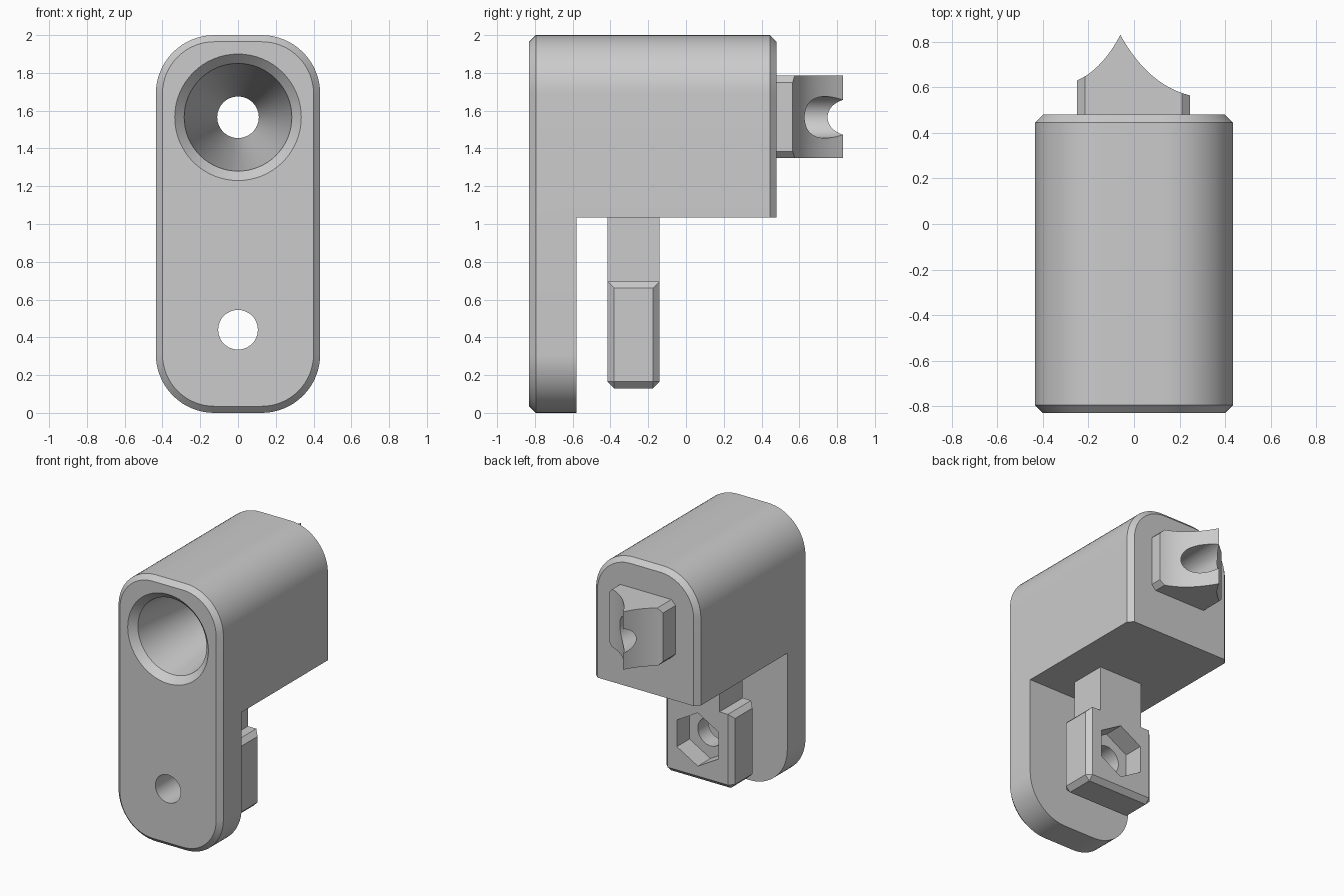
import bpy, bmesh, math
from mathutils import Vector

old = bpy.data.objects.get("Cube")
if old:
    bpy.data.objects.remove(old, do_unlink=True)

grey = bpy.data.materials.new("plain grey")
grey.use_nodes = True
colour = (0.6, 0.6, 0.6, 1)
grey.diffuse_color = colour
grey.node_tree.nodes["Principled BSDF"].inputs["Base Color"].default_value = colour

CH = 0.035            # chamfer width
HOLE_Z = 1.565        # axis of the large tapered bore
BOLT_Z = 0.44         # axis of the small bolt hole


def finish(name, bm):
    bmesh.ops.recalc_face_normals(bm, faces=bm.faces)
    mesh = bpy.data.meshes.new(name)
    bm.to_mesh(mesh)
    bm.free()
    mesh.materials.append(grey)
    obj = bpy.data.objects.new(name, mesh)
    bpy.context.collection.objects.link(obj)
    return obj


def loft(name, rings):
    """Bridge matching rings of points and cap both ends."""
    bm = bmesh.new()
    loops = [[bm.verts.new(p) for p in ring] for ring in rings]
    n = len(loops[0])
    for a, b in zip(loops, loops[1:]):
        for i in range(n):
            j = (i + 1) % n
            bm.faces.new((a[i], a[j], b[j], b[i]))
    bm.faces.new(loops[0])
    bm.faces.new(loops[-1])
    return finish(name, bm)


def hull(name, points):
    bm = bmesh.new()
    for p in points:
        bm.verts.new(p)
    bmesh.ops.convex_hull(bm, input=bm.verts)
    bmesh.ops.dissolve_limit(bm, angle_limit=0.01, verts=bm.verts, edges=bm.edges)
    return finish(name, bm)


def box(xs, ys, zs):
    return [(x, y, z) for x in xs for y in ys for z in zs]


def combine(obj, other, operation, keep=False):
    mod = obj.modifiers.new(operation.title(), "BOOLEAN")
    mod.operation = operation
    mod.solver = "EXACT"
    mod.object = other
    bpy.context.view_layer.objects.active = obj
    bpy.ops.object.modifier_apply(modifier=mod.name)
    if not keep:
        bpy.data.objects.remove(other, do_unlink=True)


def arc(cx, cz, r, start, y, steps=16):
    angles = [math.radians(start + 90 * i / steps) for i in range(steps + 1)]
    return [(cx + r * math.cos(a), y, cz + r * math.sin(a)) for a in angles]


def outline(y, inset=0, bottom=None):
    """Rounded upright outline; a given bottom height makes a square lower end."""
    r, cx = 0.31 - inset, 0.125
    pts = arc(cx, 1.69, r, 0, y) + arc(-cx, 1.69, r, 90, y)
    if bottom is None:
        return pts + arc(-cx, 0.31, r, 180, y) + arc(cx, 0.31, r, 270, y)
    return pts + [(-cx - r, y, bottom), (cx + r, y, bottom)]


def ring(r, y, z, sides=64, turn=0):
    angles = [turn + math.tau * i / sides for i in range(sides)]
    return [(r * math.cos(a), y, z + r * math.sin(a)) for a in angles]


def bezier(a, b, c, steps=16):
    a, b, c = Vector(a), Vector(b), Vector(c)
    ts = [i / steps for i in range(steps + 1)]
    return [a * (1 - t) ** 2 + b * 2 * t * (1 - t) + c * t * t for t in ts]


# Front plate joined to the deep upper body
bracket = loft("bracket", [outline(-0.83, CH), outline(-0.83 + CH), outline(-0.58)])
body = loft("upper_body", [outline(-0.58, 0, 1.035), outline(0.48 - CH, 0, 1.035),
                           outline(0.48, CH, 1.035)])
combine(bracket, body, "UNION")

# Pointed rear tab with two hollow curves and clipped corners
tip = (-0.06, 0.83)
plan = [(0.245, 0.4), (-0.25, 0.4)]
plan += bezier((-0.25, 0.63), (-0.139, 0.68), tip)
plan += bezier(tip, (0.062, 0.61), (0.245, 0.565))[1:]
tab = loft("rear_tab", [[(p[0], p[1], z) for p in plan] for z in (1.35, 1.785)])
clip = hull("tab_clip", box((-0.25, 0.245), (0.3, 0.9), (1.35 + CH, 1.785 - CH))
            + box((-0.25 + CH, 0.245 - CH), (0.3, 0.9), (1.35, 1.785)))
combine(tab, clip, "INTERSECT")

# Hanging nut holder: chamfered block on a narrower neck
front, back, half = -0.415, -0.14, 0.285
inner = (front + CH, back - CH)
holder = hull("nut_holder",
              box((-half, half), inner, (0.13 + CH, 0.695 - CH))
              + box((-half + CH, half - CH), (front, back), (0.13 + CH, 0.695))
              + box((-half + CH, half - CH), inner, (0.13,)))
neck = hull("neck", box((-0.18, 0.18), (front, back), (0.6, 1.06)))
combine(holder, neck, "UNION")

# Tapered bore with a chamfered mouth, through the body and the tab
bore = loft("bore_cutter", [ring(r, y, HOLE_Z) for r, y in
                            ((0.345, -0.84), (0.285, -0.78), (0.11, 0.5), (0.11, 0.95))])
combine(bracket, bore, "DIFFERENCE", keep=True)
combine(tab, bore, "DIFFERENCE")

# Bolt hole through plate and holder, with a hexagonal nut pocket behind
bolt = loft("bolt_cutter", [ring(0.105, y, BOLT_Z, 48) for y in (-0.9, 0)])
combine(bracket, bolt, "DIFFERENCE", keep=True)
combine(holder, bolt, "DIFFERENCE")
pocket = loft("pocket_cutter", [ring(0.2, y, BOLT_Z, 6, math.pi / 6) for y in (-0.29, 0)])
combine(holder, pocket, "DIFFERENCE")

# Smooth round surfaces, keep chamfers crisp
bpy.ops.object.select_all(action="DESELECT")
for obj in (bracket, tab, holder):
    obj.select_set(True)
bpy.context.view_layer.objects.active = bracket
bpy.ops.object.shade_smooth_by_angle(angle=math.radians(25))
